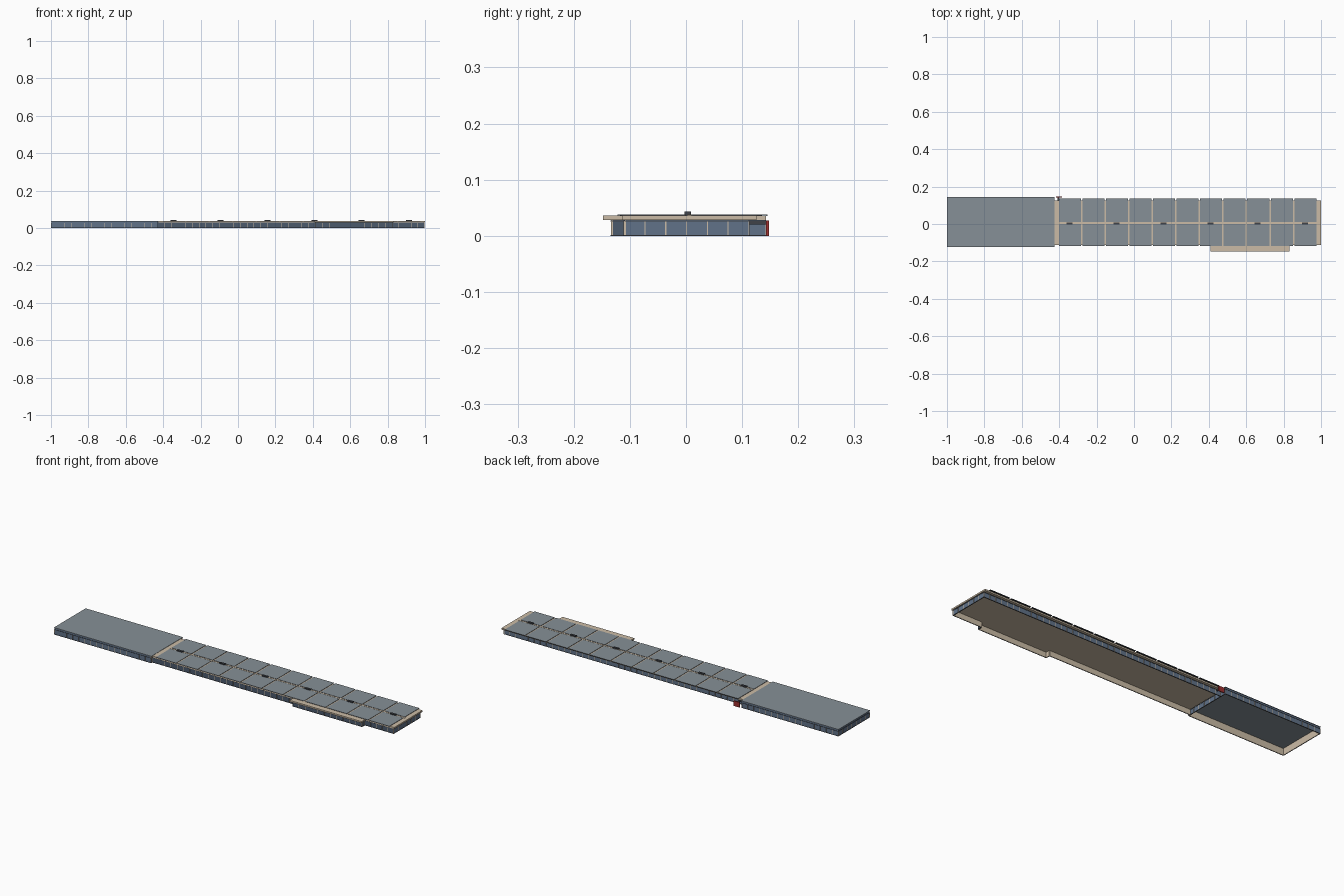
import bpy, bmesh
from mathutils import Matrix, Vector

cube = bpy.data.objects.get("Cube")
if cube:
    bpy.data.objects.remove(cube)


def material(name, rgb):
    m = bpy.data.materials.new(name)
    m.use_nodes = True
    m.diffuse_color = (*rgb, 1)
    m.node_tree.nodes["Principled BSDF"].inputs["Base Color"].default_value = (*rgb, 1)
    return m


ROOF = material("roof_grey", (0.24, 0.28, 0.31))
BEIGE = material("warm_beige", (0.60, 0.50, 0.38))
GLASS = material("blue_glass", (0.12, 0.17, 0.25))
DARK_GLASS = material("dark_glass", (0.07, 0.10, 0.15))
DARK = material("dark_metal", (0.05, 0.055, 0.065))
RED = material("red_paint", (0.35, 0.03, 0.03))


def boxes(name, mat, extents):
    """One object made of boxes given as (x0, x1, y0, y1, z0, z1)."""
    bm = bmesh.new()
    for x0, x1, y0, y1, z0, z1 in extents:
        centre = Vector((x0 + x1, y0 + y1, z0 + z1)) / 2
        size = Matrix.Diagonal((x1 - x0, y1 - y0, z1 - z0, 1))
        bmesh.ops.create_cube(bm, size=1, matrix=Matrix.Translation(centre) @ size)
    mesh = bpy.data.meshes.new(name)
    bm.to_mesh(mesh)
    bm.free()
    mesh.materials.append(mat)
    obj = bpy.data.objects.new(name, mesh)
    bpy.context.collection.objects.link(obj)
    return obj


def facade(name, start, end, height, glass, spacing=0.036):
    """Beige inner wall, glass outside (right of the run), mullions and rails."""
    a, b = Vector(start), Vector(end)
    length = (b - a).length
    angle = (b - a).angle_signed(Vector((1, 0)))
    count = max(1, round(length / spacing))
    steps = [i * length / count for i in range(count + 1)]
    parts = [
        boxes(name + "_inner_wall", BEIGE, [(0, length, 0.001, 0.003, 0, height)]),
        boxes(name + "_glass", glass, [(0, length, 0, 0.001, 0, height)]),
        boxes(name + "_mullions", BEIGE,
              [(s - 0.001, s + 0.001, -0.001, 0, 0.001, min(height, 0.026)) for s in steps]),
        boxes(name + "_rails", DARK,
              [(0, length, -0.0015, 0, z, z + 0.0015) for z in (0, 0.0255)]),
    ]
    for p in parts:
        p.matrix_world = Matrix.Translation((*a, 0)) @ Matrix.Rotation(angle, 4, "Z")


def wall_loop(name, points, height, glass, closed=True):
    ends = points[1:] + points[:1] if closed else points[1:]
    for i, (a, b) in enumerate(zip(points, ends)):
        facade(f"{name}_{i + 1}", a, b, height, glass)


# Flat-roofed end block, open below
L, R, F, B = -0.998, -0.428, -0.12, 0.143
wall_loop("end_block", [(L, F), (R, F), (R, B), (L, B)], 0.0355, GLASS)
boxes("end_block_roof", ROOF, [(-1, -0.426, -0.122, 0.145, 0.0355, 0.0375)])
boxes("end_block_side_band", BEIGE, [(-0.428, -0.4265, F, B, 0.028, 0.0355)])

# Long hall with a shallow front bay
hall_front, hall_back, bay = -0.11, 0.112, -0.133
wall_loop("hall_front", [(R, hall_front), (0.415, hall_front), (0.415, bay),
                         (0.825, bay), (0.825, hall_front), (0.995, hall_front)],
          0.028, DARK_GLASS, closed=False)
facade("hall_end", (0.995, hall_front), (0.995, hall_back), 0.028, GLASS)
facade("hall_rear", (0.995, hall_back), (R, hall_back), 0.028, GLASS)

# Hall roof slab and bay canopy
boxes("hall_roof_slab", BEIGE, [(-0.426, 1, -0.113, 0.126, 0.028, 0.036)])
boxes("bay_canopy", BEIGE, [(0.408, 0.832, -0.148, -0.113, 0.028, 0.036)])

# Two rows of roof panels with dark overhanging trays
pitch, first = 0.1258, -0.401
tops, trays = [], []
for i in range(11):
    x = first + i * pitch
    for y0, y1 in ((-0.118, 0.0), (0.012, 0.135)):
        tops.append((x, x + pitch - 0.008, y0, y1, 0.037, 0.038))
        trays.append((x, x + pitch - 0.008, y0, y1, 0.0355, 0.037))
boxes("roof_panels", ROOF, tops)
boxes("roof_panel_trays", DARK, trays)

# Ridge strip and vents along the middle
boxes("roof_ridge", BEIGE, [(first, 0.982, 0.002, 0.010, 0.036, 0.0375)])
boxes("roof_vents", DARK, [(x - 0.016, x + 0.016, -0.003, 0.009, 0.036, 0.043)
                           for x in (-0.345 + i * 2 * pitch for i in range(6))])

# Red portal at the rear corner
boxes("rear_portal", RED, [(-0.418, -0.385, 0.143, 0.148, 0, 0.027)])
boxes("rear_portal_link", DARK, [(-0.408, -0.401, hall_back, 0.143, 0.02, 0.027)])
